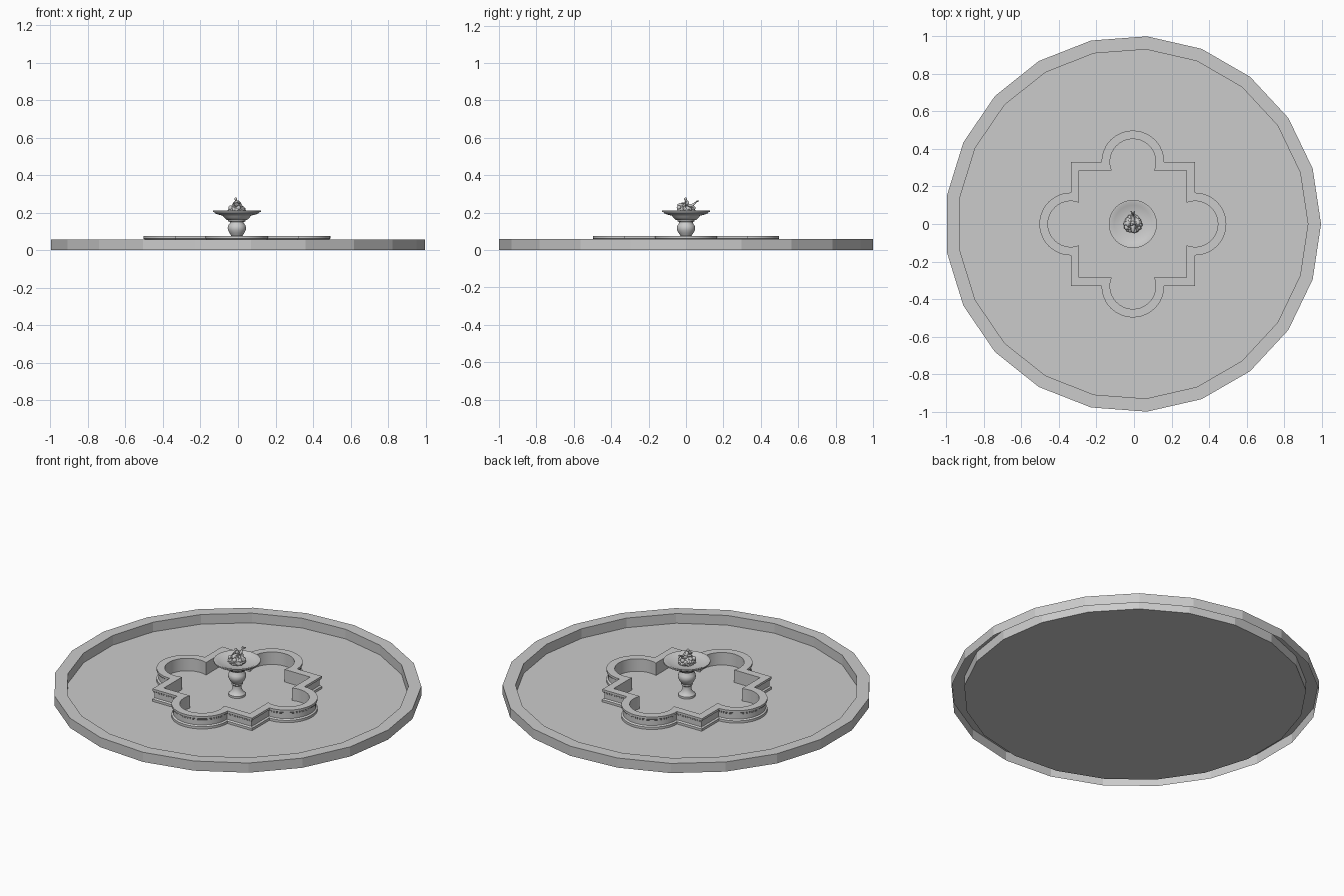
import bpy, bmesh, random
from math import sin, cos, pi, acos, tau
from mathutils import Vector, noise

if "Cube" in bpy.data.objects:
    bpy.data.objects.remove(bpy.data.objects["Cube"])

CX = -0.006  # common centre, so the odd-sided rim is centred in x

stone = bpy.data.materials.new("grey stone")
stone.use_nodes = True
GREY = (0.6, 0.6, 0.6, 1)
stone.diffuse_color = GREY
stone.node_tree.nodes["Principled BSDF"].inputs["Base Color"].default_value = GREY


def finish(name, bm, smooth=None):
    mesh = bpy.data.meshes.new(name)
    bm.to_mesh(mesh)
    bm.free()
    obj = bpy.data.objects.new(name, mesh)
    bpy.context.collection.objects.link(obj)
    obj.location.x = CX
    mesh.materials.append(stone)
    if smooth:
        bpy.ops.object.select_all(action="DESELECT")
        obj.select_set(True)
        bpy.context.view_layer.objects.active = obj
        bpy.ops.object.shade_smooth_by_angle(angle=smooth)
    return obj


def loft(bm, loops):
    """Join closed loops of points, one after another, with quads."""
    rings = [[bm.verts.new(p) for p in loop] for loop in loops]
    for a, b in zip(rings, rings[1:]):
        n = len(a)
        for j in range(n):
            k = (j + 1) % n
            bm.faces.new((a[j], a[k], b[k], b[j]))
    return rings


def circle(r, z, n):
    return [(r * cos(tau * i / n), r * sin(tau * i / n), z) for i in range(n)]


# Plaza: raised many-sided rim, open underneath, around a thin floor
SIDES, OUTER, INNER, RIM_Z = 21, 1.003, 0.933, 0.058
bm = bmesh.new()
loft(bm, [circle(r, z, SIDES) for r, z in
          ((OUTER, 0), (OUTER, RIM_Z), (INNER, RIM_Z), (INNER, 0))])
finish("plaza_rim", bm)

bm = bmesh.new()
bm.faces.new([bm.verts.new(p) for p in circle(INNER, 0, SIDES)])
finish("plaza_floor", bm)


# Pool wall: square with a round lobe on each side, swept with a moulding
def pool_outline(inset, z, steps=24):
    centre = 0.331
    side, r = centre - inset, 0.167 - inset
    sweep = acos(-inset / r)
    quarter = []
    for i in range(steps + 1):
        a = -sweep + 2 * sweep * i / steps
        quarter.append((centre + r * cos(a), r * sin(a)))
    quarter.append((side, side))
    points = []
    for _ in range(4):
        points += [(x, y, z) for x, y in quarter]
        quarter = [(-y, x) for x, y in quarter]
    return points


WALL = ((0, 0), (0, 0.014), (0.004, 0.018), (0.009, 0.02), (0.009, 0.05),
        (0.005, 0.053), (0.005, 0.058), (0, 0.062), (0, 0.075),
        (0.045, 0.075), (0.045, 0))
bm = bmesh.new()
loft(bm, [pool_outline(d, z) for d, z in WALL])
finish("pool_wall", bm, 0.5)

# Fountain pedestal and bowl: turned profiles (radius, height)
PEDESTAL = ((0.046, 0), (0.046, 0.012), (0.038, 0.018), (0.03, 0.03),
            (0.024, 0.045), (0.024, 0.062), (0.032, 0.07), (0.03, 0.077),
            (0.04, 0.092), (0.047, 0.106), (0.049, 0.118), (0.046, 0.132),
            (0.037, 0.144), (0.036, 0.15), (0.046, 0.154), (0.046, 0.16))
BOWL = ((0.03, 0.158), (0.055, 0.162), (0.066, 0.172), (0.076, 0.184),
        (0.1, 0.19), (0.117, 0.197), (0.12, 0.203), (0.128, 0.204),
        (0.128, 0.211), (0.118, 0.211), (0.1, 0.203), (0.06, 0.196),
        (0.02, 0.194), (0.001, 0.194))
for name, profile in (("fountain_pedestal", PEDESTAL), ("fountain_bowl", BOWL)):
    bm = bmesh.new()
    loft(bm, [circle(r, z, 48) for r, z in profile])
    finish(name, bm, 0.6)


# Sculpture on the bowl
def tube(bm, path, radii, n=10):
    """Tapered limb through the path points, with closed ends."""
    pts = [Vector(p) for p in path]
    loops = []
    for i, p in enumerate(pts):
        t = (pts[min(i + 1, len(pts) - 1)] - pts[max(i - 1, 0)]).normalized()
        turn = t.to_track_quat("Z", "Y")
        loops.append([p + turn @ Vector(c) for c in circle(radii[i], 0, n)])
    rings = loft(bm, loops)
    bm.faces.new(rings[0][::-1])
    bm.faces.new(rings[-1])


def ball(bm, centre, size):
    made = bmesh.ops.create_uvsphere(bm, u_segments=12, v_segments=8, radius=1)
    for v in made["verts"]:
        v.co = Vector(centre) + Vector([a * b for a, b in zip(v.co, size)])


# Rough rock
bm = bmesh.new()
bmesh.ops.create_icosphere(bm, subdivisions=4, radius=1)
for v in bm.verts:
    bump = 1 + 0.22 * noise.noise(v.co * 3.5)
    v.co = Vector((v.co.x * 0.047, v.co.y * 0.047, v.co.z * 0.03)) * bump
    v.co.z += 0.208
finish("sculpture_rock", bm, 0.6)

# Fish lying over the rock, tail lifted to the back
bm = bmesh.new()
tube(bm, ((0, -0.046, 0.238), (0, -0.035, 0.243), (0, -0.015, 0.24),
          (0, 0.012, 0.234), (0, 0.035, 0.24), (0, 0.052, 0.255)),
     (0.005, 0.01, 0.014, 0.013, 0.008, 0.004))
for side in (-1, 1):
    tube(bm, ((0, 0.05, 0.254), (side * 0.006, 0.06, 0.262),
              (side * 0.01, 0.07, 0.262)), (0.003, 0.005, 0.002), 6)
    tube(bm, ((side * 0.01, -0.018, 0.238), (side * 0.027, -0.01, 0.235),
              (side * 0.035, 0, 0.225)), (0.004, 0.005, 0.002), 6)
finish("sculpture_fish", bm, 0.8)

# Small seated figure
bm = bmesh.new()
tube(bm, ((0, 0.008, 0.238), (-0.001, 0.006, 0.25), (-0.003, 0.002, 0.26),
          (-0.005, 0, 0.267)), (0.011, 0.01, 0.01, 0.004))
ball(bm, (-0.006, -0.002, 0.273), (0.0075, 0.008, 0.0085))
for side in (-1, 1):
    tube(bm, ((side * 0.009, 0.002, 0.26), (side * 0.018, -0.008, 0.251),
              (side * 0.011, -0.024, 0.25)), (0.004, 0.0035, 0.003), 8)
    tube(bm, ((side * 0.007, 0.006, 0.24), (side * 0.021, -0.008, 0.243),
              (side * 0.024, -0.016, 0.225)), (0.007, 0.006, 0.004), 8)
finish("sculpture_figure", bm, 0.8)

# Boulders round the foot of the rock
random.seed(4)
bm = bmesh.new()
for i in range(9):
    a = tau * i / 9 + random.uniform(-0.2, 0.2)
    s = random.uniform(0.009, 0.014)
    ball(bm, (0.038 * cos(a), 0.038 * sin(a), random.uniform(0.212, 0.228)),
         (s, s, s))
finish("sculpture_boulders", bm, 0.6)
